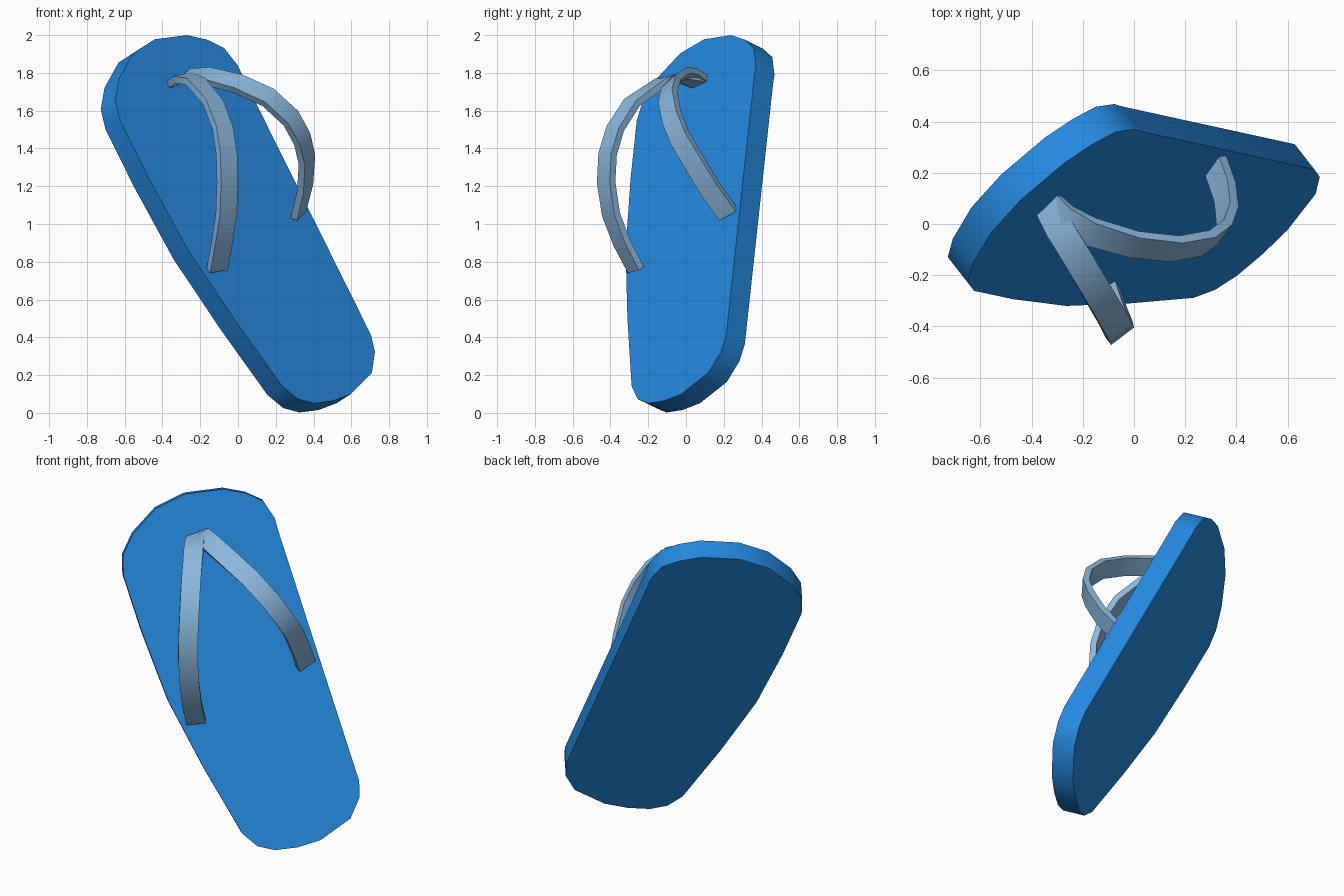
import bpy, bmesh, math
from mathutils import Vector

if "Cube" in bpy.data.objects:
    bpy.data.objects.remove(bpy.data.objects["Cube"])

N = Vector((0.573, -0.735, 0.364)).normalized()   # direction the footbed faces
C = 0.397                                         # footbed plane: N . p = C
THICK = 0.134


def material(name, color):
    m = bpy.data.materials.new(name)
    m.diffuse_color = (*color, 1)
    m.use_nodes = True
    m.node_tree.nodes["Principled BSDF"].inputs["Base Color"].default_value = m.diffuse_color
    return m


def finish(bm, name, mat):
    bmesh.ops.recalc_face_normals(bm, faces=bm.faces)
    for f in bm.faces:
        f.smooth = True
    me = bpy.data.meshes.new(name)
    bm.to_mesh(me)
    bm.free()
    me.set_sharp_from_angle(angle=math.radians(35))
    me.materials.append(mat)
    ob = bpy.data.objects.new(name, me)
    bpy.context.collection.objects.link(ob)
    return ob


def loft(rings, name, mat):
    """Skin closed rings of equal size and cap both ends."""
    bm = bmesh.new()
    vs = [[bm.verts.new(p) for p in ring] for ring in rings]
    k = len(vs[0])
    for a, b in zip(vs, vs[1:]):
        for i in range(k):
            j = (i + 1) % k
            bm.faces.new((a[i], a[j], b[j], b[i]))
    bm.faces.new(vs[0])
    bm.faces.new(vs[-1])
    return finish(bm, name, mat)


blue = material("sole blue", (0.018, 0.25, 0.74))
pale = material("strap pale blue", (0.26, 0.48, 0.73))

# Sole: outline in x, z dropped onto the tilted footbed plane, then thickened
outline = [(-0.65, 1.655), (-0.63, 1.77), (-0.556, 1.903), (-0.44, 1.978),
           (-0.27, 2.0), (-0.164, 1.976), (-0.074, 1.932), (0.0, 1.838),
           (0.026, 1.78), (0.704, 0.413), (0.725, 0.323), (0.709, 0.212),
           (0.598, 0.10), (0.503, 0.064), (0.402, 0.051), (0.317, 0.074),
           (0.233, 0.143), (-0.021, 0.498), (-0.265, 0.863), (-0.471, 1.24),
           (-0.624, 1.547)]
top = [Vector((x, (N.x * x + N.z * z - C) / -N.y, z)) for x, z in outline]
loft([top, [p - N * THICK for p in top]], "sole", blue)


# Straps: flat bands arching from the toe post to the sides of the sole
def strap(name, path, width=0.112, thick=0.038):
    pts = [Vector(p) for p in path]
    across = N.cross((pts[-1] - pts[0]).normalized()).normalized()
    toe_across = Vector((0.63, 0.63, 0.28)).normalized()
    rings = []
    for i, p in enumerate(pts):
        t = (pts[min(i + 1, len(pts) - 1)] - pts[max(i - 1, 0)]).normalized()
        w = toe_across.lerp(across, min(1, i / 3))
        w = (w - t * w.dot(t)).normalized()
        h = t.cross(w) * thick / 2
        w = w * width / 2
        rings.append([p + w + h, p - w + h, p - w - h, p + w - h])
    loft(rings, name, pale)


toe = (-0.337, 0.08, 1.75)
strap("left_strap", [toe, (-0.29, -0.015, 1.775), (-0.225, -0.125, 1.755),
                     (-0.132, -0.285, 1.645), (-0.08, -0.375, 1.505),
                     (-0.06, -0.415, 1.37), (-0.056, -0.423, 1.22),
                     (-0.062, -0.397, 1.05), (-0.085, -0.34, 0.90),
                     (-0.11, -0.265, 0.757)])
strap("right_strap", [toe, (-0.27, 0.02, 1.785), (-0.17, -0.03, 1.785),
                      (0.0, -0.08, 1.743), (0.16, -0.097, 1.67),
                      (0.28, -0.075, 1.56), (0.34, -0.03, 1.45),
                      (0.365, 0.035, 1.34), (0.355, 0.125, 1.19),
                      (0.32, 0.225, 1.05)])
